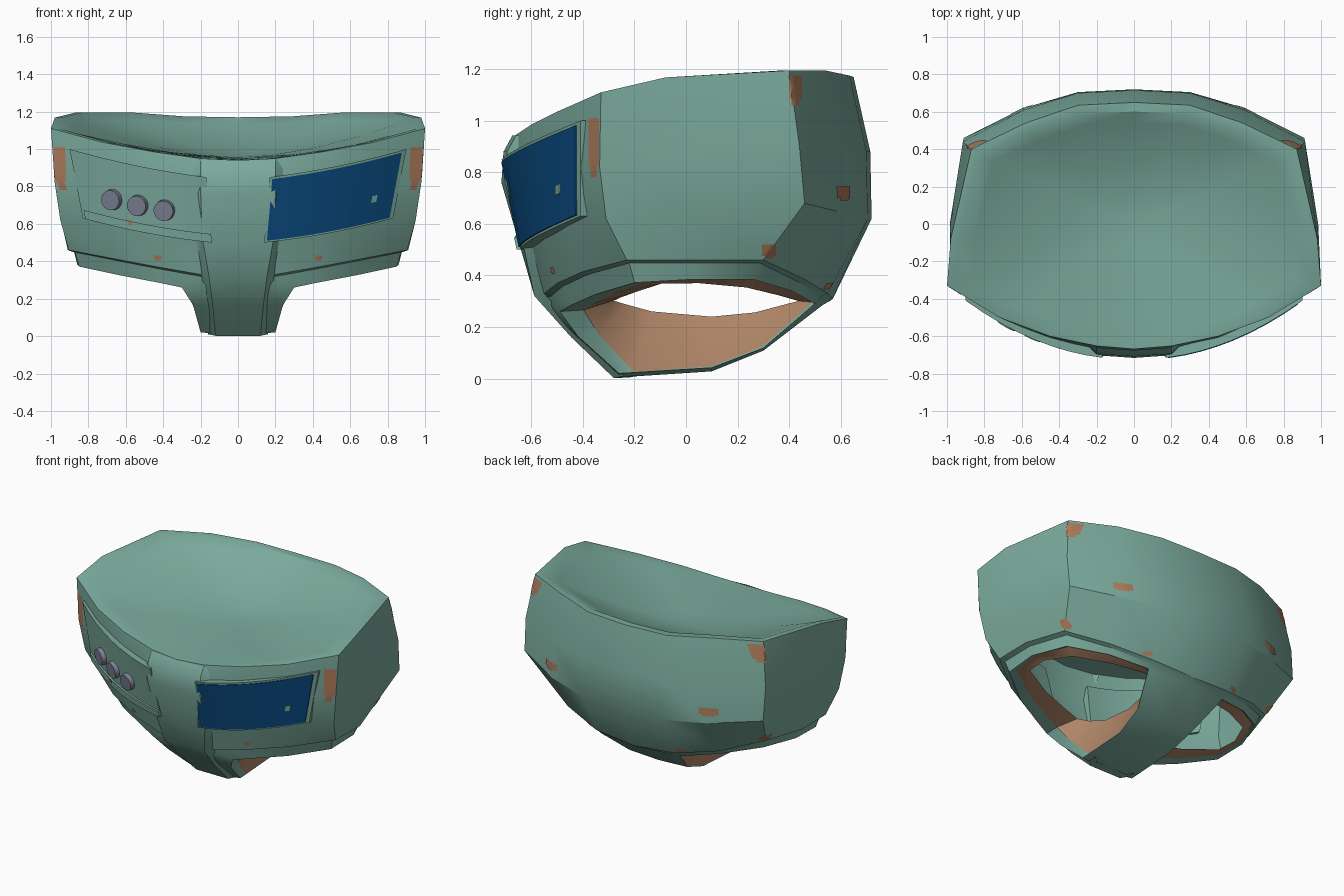
import bpy, bmesh, math
from mathutils import Vector
from mathutils.bvhtree import BVHTree

if "Cube" in bpy.data.objects:
    bpy.data.objects.remove(bpy.data.objects["Cube"])


def material(name, rgb):
    m = bpy.data.materials.new(name)
    m.diffuse_color = (*rgb, 1)
    m.use_nodes = True
    m.node_tree.nodes["Principled BSDF"].inputs["Base Color"].default_value = m.diffuse_color
    return m


GREEN = material("sage green", (0.20, 0.41, 0.338))
TAN = material("tan lining", (0.43, 0.235, 0.135))
RUST = material("worn rust", (0.42, 0.20, 0.105))
BLUE = material("screen blue", (0.003, 0.068, 0.21))
GREY = material("lilac grey", (0.20, 0.215, 0.29))


def finish(bm, name, mats, recalc=True):
    bmesh.ops.remove_doubles(bm, verts=bm.verts, dist=0.0005)
    if recalc:
        bmesh.ops.recalc_face_normals(bm, faces=bm.faces)
    me = bpy.data.meshes.new(name)
    ob = bpy.data.objects.new(name, me)
    bpy.context.collection.objects.link(ob)
    for m in mats:
        me.materials.append(m)
    bm.to_mesh(me)
    bm.free()
    bpy.ops.object.select_all(action='DESELECT')
    ob.select_set(True)
    bpy.context.view_layer.objects.active = ob
    bpy.ops.object.shade_smooth_by_angle(angle=math.radians(30))
    return ob


def face(bm, pts, mat=0, mirror=True):
    for s in ((1, -1) if mirror else (1,)):
        seq = pts if s == 1 else pts[::-1]
        f = bm.faces.new([bm.verts.new((p[0] * s, p[1], p[2])) for p in seq])
        f.material_index = mat


def strips(bm, a, b, mat=0, closed=False):
    n = len(a)
    for i in range(n if closed else n - 1):
        j = (i + 1) % n
        face(bm, [a[i], a[j], b[j], b[i]], mat)


# Half outline of the shell, front centre round to back centre, from rim downward
rim = [(0, -.668, .94), (.2, -.652, .95), (.45, -.60, .985), (.72, -.50, 1.035), (1.0, -.33, 1.11),
       (.98, -.08, 1.168), (.87, .40, 1.195), (.58, .54, 1.195), (.3, .635, 1.175), (0, .65, 1.17)]
upper = [(0, -.70, .75), (.2, -.68, .76), (.45, -.615, .79), (.72, -.50, .82), (.98, -.335, .82),
         (.985, .0, .88), (.915, .44, .9), (.59, .61, .89), (.3, .70, .88), (0, .715, .88)]
middle = [(0, -.63, .53), (.2, -.61, .54), (.44, -.555, .56), (.69, -.455, .59), (.95, -.31, .62),
          (.955, .02, .66), (.91, .46, .68), (.59, .62, .64), (.3, .705, .62), (0, .72, .62)]
low = [(0, -.57, .32), (.2, -.55, .33), (.43, -.5, .37), (.67, -.40, .415), (.905, -.23, .46),
       (.91, .03, .46), (.82, .30, .46), (.58, .46, .385), (.3, .55, .33), (0, .57, .31)]
hem = [(0, -.55, .28), (.3, -.49, .26), (.42, -.445, .285), (.63, -.355, .325), (.85, -.2, .372),
       (.86, .03, .385), (.77, .26, .385), (.55, .41, .34), (.3, .50, .29), (0, .53, .285)]
# Narrow undercut below the side walls
ledge = [(x * .962, y * .955, z - .012) for x, y, z in low]
ledge[0], ledge[-1] = (0, -.565, .31), (0, .56, .302)

bm = bmesh.new()
for a, b in ((rim, upper), (upper, middle), (middle, low), (low, ledge), (ledge, hem)):
    strips(bm, a, b)

# Flat lip and dished top
inner = [(x * .96, y * .925 if y > 0 else y * .985, z) for x, y, z in rim]
strips(bm, rim, inner)
prev = inner
for s in (.9, .7, .45, .2):
    ring = [(x * s, y * s, .955 + (z - .955) * s ** 1.7) for x, y, z in inner]
    strips(bm, prev, ring)
    prev = ring
for i in range(len(prev) - 1):
    face(bm, [prev[i], prev[i + 1], (0, 0, .955)])

# Crotch strap between the leg openings, slightly rounded underneath
strap = [hem[1], (.24, -.42, .165), (.2, -.26, .02), (.2, .1, .042), (.22, .3, .118), hem[8]]
spine = [hem[0], (0, -.425, .155), (0, -.265, .004), (0, .1, .028), (0, .3, .108), hem[9]]
strips(bm, spine, strap)

# Green border of each leg opening, then the tan funnel inside it
border = hem[1:9] + strap[1:-1][::-1]
loop = []
for x, y, z in border:
    t = min(1, max(0, (x - .2) / .64))
    loop.append((x - .02 * t, .09 + (y - .09) * (.84 if y < .09 else .98), z + .006))
funnel = []
for x, y, z in loop:
    t = min(1, max(0, (x - .2) / .64))
    y2 = .09 + (y - .09) * (.76 if y < .09 else .86)
    end = min(1, abs(y2 - .09) / .35) ** 2
    funnel.append((.13 + .65 * t, y2, .24 + .13 * t + .05 * end * (1 - t)))
strips(bm, border, loop, 0, True)
strips(bm, loop, funnel, 1, True)

bmesh.ops.remove_doubles(bm, verts=bm.verts, dist=0.0005)
bmesh.ops.recalc_face_normals(bm, faces=bm.faces)
bm.faces.ensure_lookup_table()
top = min(bm.faces, key=lambda f: (f.calc_center_median() - Vector((0, 0, .955))).length)
if top.normal.z < 0:
    bmesh.ops.reverse_faces(bm, faces=bm.faces)
tree = BVHTree.FromBMesh(bm)
finish(bm, "hip_shell", [GREEN, TAN], False)

# Shallow central rib down the front: y, z, half width
rib = [(-.66, .942, .2), (-.694, .88, .2), (-.702, .76, .2), (-.632, .52, .19),
       (-.588, .32, .155), (-.445, .16, .135), (-.28, .002, .12), (-.22, .004, .12)]
bm = bmesh.new()
mid = [(0, y - (.014 if z > .4 else 0), z) for y, z, w in rib]
edge = [(w, y, z) for y, z, w in rib]
back = [(w + .04, y + .04, z + .008) for y, z, w in rib]
strips(bm, mid, edge)
strips(bm, edge, back)
finish(bm, "front_rib", [GREEN])


# Curved front panels
def panel_point(u, v, d=0.0, side=1):
    bl, tl, tr, br = (Vector(p) for p in
                      ((.14, -.642, .5), (.17, -.715, .85), (.9, -.41, 1.0), (.83, -.41, .63)))
    p = bl.lerp(br, u).lerp(tl.lerp(tr, u), v)
    bow = 4 * u * (1 - u)
    return Vector((p.x * side, p.y - .055 * bow - d, p.z - .015 * bow))


def panel(name, u0, u1, v0, v1, front, rear, mat, side, n=8):
    bm = bmesh.new()
    us = [u0 + (u1 - u0) * i / n for i in range(n + 1)]
    rows = [[panel_point(u, v, d, side) for u in us]
            for v, d in ((v0, rear), (v0, front), (v1, front), (v1, rear))]
    for k in range(4):
        a, b = rows[k], rows[(k + 1) % 4]
        for i in range(n):
            face(bm, [a[i], a[i + 1], b[i + 1], b[i]], 0, False)
    for i in (0, n):
        face(bm, [r[i] for r in rows], 0, False)
    return finish(bm, name, [mat])


for side, label in ((1, "right"), (-1, "left")):
    panel(label + "_front_panel", 0, 1, 0, 1, 0, -.06, GREEN, side)
panel("screen", .02, .97, .025, .965, .006, 0, BLUE, 1)
panel("screen_mark", .80, .84, .32, .42, .011, .005, GREEN, 1, 2)
panel("left_panel_ledge", 0, .98, 0, .13, .015, -.02, GREEN, -1)
panel("left_ledge_wear", .61, .64, .07, .135, .019, .01, RUST, -1, 2)

# Three round knobs on the left panel
for i, u in enumerate((.34, .54, .735)):
    c = panel_point(u, .4, 0, -1)
    du = panel_point(u + .02, .4, 0, -1) - c
    dv = panel_point(u, .45, 0, -1) - c
    nrm = du.cross(dv).normalized()
    if nrm.y > 0:
        nrm = -nrm
    bm = bmesh.new()
    bmesh.ops.create_cone(bm, cap_ends=True, segments=24, radius1=.058, radius2=.054, depth=.05)
    rot = Vector((0, 0, 1)).rotation_difference(nrm).to_matrix().to_4x4()
    bmesh.ops.transform(bm, matrix=rot, verts=bm.verts)
    bmesh.ops.translate(bm, vec=c + nrm * .002, verts=bm.verts)
    finish(bm, "knob_%d" % (i + 1), [GREY])


# Worn patches laid on the shell: cast along an axis onto the surface
def worn_patch(name, direction, a0, a1, z0, z1, n=5):
    d = Vector(direction)
    bm = bmesh.new()

    def hit(a, z):
        o = Vector((a, 0, z)) if abs(d.y) else Vector((0, a, z))
        loc, nrm, _, _ = tree.ray_cast(o - d * 3, d)
        return None if loc is None else loc - d * .005
    grid = [[hit(a0 + (a1 - a0) * i / n, z0 + (z1 - z0) * j / n) for i in range(n + 1)]
            for j in range(n + 1)]
    for j in range(n):
        for i in range(n):
            q = [grid[j][i], grid[j][i + 1], grid[j + 1][i + 1], grid[j + 1][i]]
            if (i, j) not in ((0, 0), (n - 1, 0)) and None not in q:
                f = bm.faces.new([bm.verts.new(p) for p in q])
                f.normal_update()
                if f.normal.dot(d) > 0:
                    f.normal_flip()
    finish(bm, name, [RUST], False)


for s, label in ((1, "right"), (-1, "left")):
    side_dir, front_dir, back_dir = (-s, 0, 0), (0, 1, 0), (0, -1, 0)
    worn_patch(label + "_wear_front_corner", side_dir, -.378, -.338, .78, 1.01)
    worn_patch(label + "_wear_rear_corner", side_dir, .40, .45, 1.06, 1.175)
    worn_patch(label + "_wear_side_low", side_dir, .295, .35, .465, .52)
    worn_patch(label + "_wear_back", back_dir, s * .54, s * .66, .69, .745)
    worn_patch(label + "_wear_back_low", back_dir, s * .32, s * .38, .345, .37)
    worn_patch(label + "_wear_front_low", front_dir, s * .41, s * .45, .405, .43)
